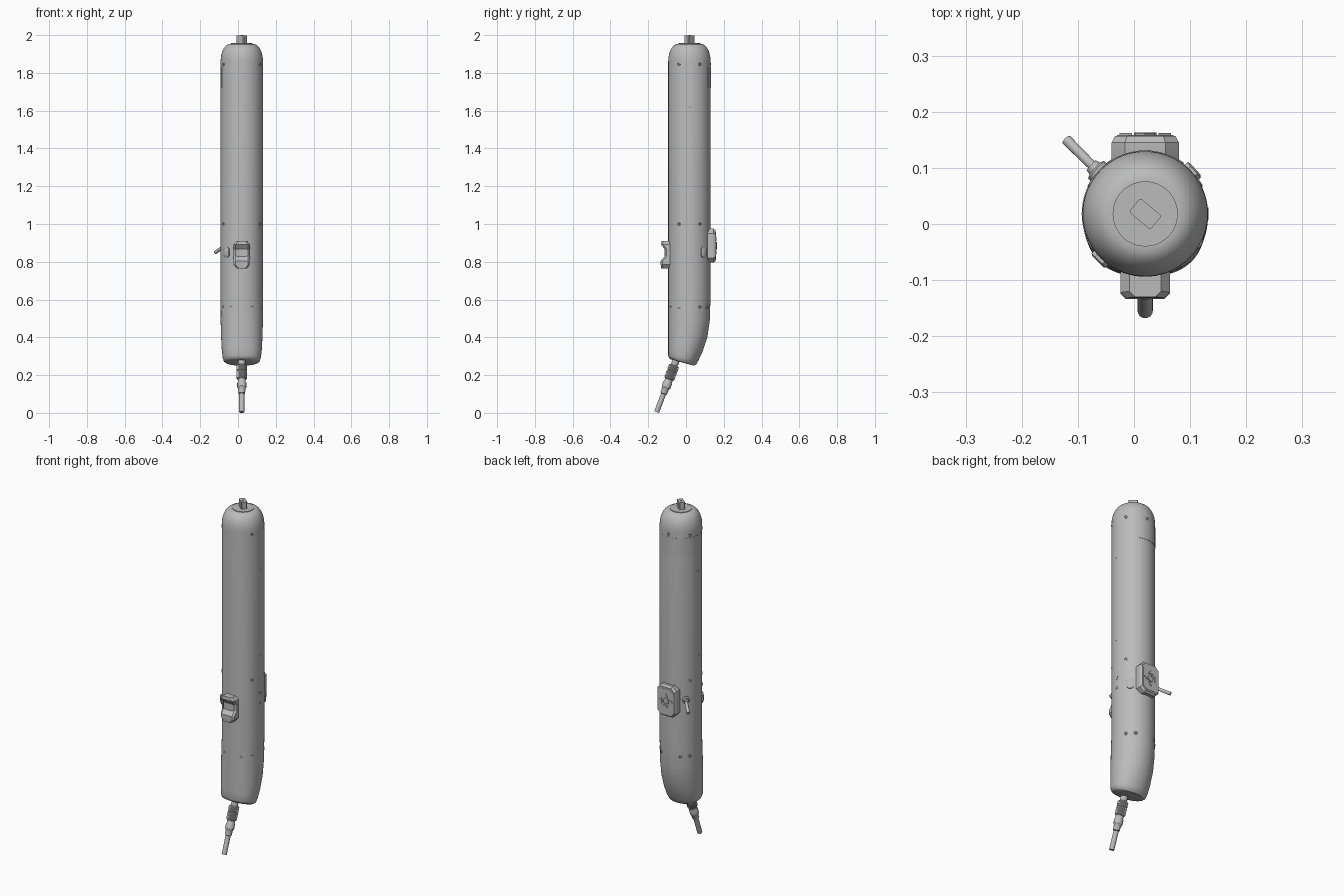
import bpy, bmesh, math
from mathutils import Vector

cube = bpy.data.objects.get("Cube")
if cube:
    bpy.data.objects.remove(cube)

CX, CY, R = 0.02, 0.018, 0.112
TAU = math.tau

grey = bpy.data.materials.new("mid_grey")
grey.use_nodes = True
grey.diffuse_color = (0.5, 0.5, 0.5, 1)
grey.node_tree.nodes["Principled BSDF"].inputs["Base Color"].default_value = (0.5, 0.5, 0.5, 1)


def loft(name, rings, angle=35):
    """Skin a list of equal-length point rings and cap both ends."""
    bm = bmesh.new()
    rows = [[bm.verts.new(p) for p in ring] for ring in rings]
    n = len(rows[0])
    for a, b in zip(rows, rows[1:]):
        for i in range(n):
            j = (i + 1) % n
            bm.faces.new((a[i], a[j], b[j], b[i]))
    bm.faces.new(rows[0])
    bm.faces.new(rows[-1])
    bmesh.ops.recalc_face_normals(bm, faces=bm.faces)
    me = bpy.data.meshes.new(name)
    bm.to_mesh(me)
    bm.free()
    me.materials.append(grey)
    me.shade_smooth()
    me.set_sharp_from_angle(angle=math.radians(angle))
    ob = bpy.data.objects.new(name, me)
    bpy.context.collection.objects.link(ob)
    return ob


def tube(name, start, direction, profile, n=24, flute=0.0):
    """Lathe (distance, radius) pairs along a direction; flute notches every other side."""
    d = Vector(direction).normalized()
    u = d.orthogonal().normalized()
    v = d.cross(u)
    rings = []
    for t, r in profile:
        ring = []
        for i in range(n):
            a = TAU * i / n
            rr = r * (1 - flute * (i % 2))
            ring.append(Vector(start) + d * t + (u * math.cos(a) + v * math.sin(a)) * rr)
        rings.append(ring)
    return loft(name, rings)


def octagon(w, h, c):
    """Chamfered rectangle outline of half sizes w, h."""
    return [(w, c - h), (w, h - c), (w - c, h), (c - w, h),
            (-w, h - c), (-w, c - h), (c - w, -h), (w - c, -h)]


def back_plate(name, outline, levels, cz):
    """Stack a scaled x-z outline at several depths on the back."""
    return loft(name, [[(CX + x * s, y, cz + z * s) for x, z in outline] for y, s in levels], 20)


def radial(deg):
    a = math.radians(deg)
    return Vector((math.cos(a), math.sin(a), 0))


# Main housing: slanted curved foot, straight barrel, domed top
SEG = 72
sections = [  # front y, front z, back y, back z, half width, corner fullness
    (-.080, .283, .042, .250, .084, .03),
    (-.090, .290, .055, .257, .095, .04),
    (-.094, .305, .066, .278, .101, .05),
    (-.094, .345, .088, .325, .106, .05),
    (-.094, .42, .113, .40, .110, .04),
    (-.094, .50, .126, .49, .112, .03),
    (-.094, .62, .130, .62, .112, 0),
]
body = []
for yf, zf, yb, zb, w, full in sections:
    ring = []
    for i in range(SEG):
        a = TAU * i / SEG
        c, s = math.cos(a), math.sin(a)
        k = 1 + full * math.sin(2 * a) ** 2 * (s < 0)
        m = (1 + s * k) / 2
        ring.append((CX + w * c * k, yf + (yb - yf) * m, zf + (zb - zf) * m))
    body.append(ring)
for i in range(9):
    a = math.pi / 2 * i / 8
    r, z = 0.06 + 0.052 * math.cos(a), 1.862 + 0.092 * math.sin(a)
    body.append([(CX + r * math.cos(TAU * j / SEG), CY + r * math.sin(TAU * j / SEG), z)
                 for j in range(SEG)])
loft("housing", body, 40)

# Top cap with a turned rectangular lug and pin
tube("top_cap", (CX, CY, 1.95), (0, 0, 1), [(0, .058), (.007, .058)], 48)
ax, ay = radial(-40), radial(50)
lug = [Vector((CX, CY, 0)) + ax * x + ay * y for x, y in octagon(.025, .016, .003)]
loft("top_lug", [[p + Vector((0, 0, z)) for p in lug] for z in (1.95, 1.998)])
tube("lug_pin", (CX, CY, 1.99), (0, 0, 1), [(0, .006), (.01, .006)], 16)

# Thin wrap-around label panel near the top
panel = []
for i in range(36):
    d = radial(60 + 4 * i)
    panel.append([Vector((CX, CY, z)) + d * r
                  for r, z in ((.109, 1.72), (.1132, 1.72), (.1132, 1.83), (.109, 1.83))])
loft("wrap_panel", panel)


# Screw heads and small pins set around the barrel
def stud(name, deg, z, r, proud=0.0015):
    d = radial(deg)
    tube(name, Vector((CX, CY, z)) + d * (R - .006), d,
         [(0, r), (.006 + proud, r), (.0065 + proud, r * .8), (.004 + proud, r * .45)], 12)


for z, angles in ((1.845, (-30, 30, 90, 150, 210)),
                  (1.0, (-30, 30, 150, 210)),
                  (.56, (-60, -30, 30, 57, 123, 150, 210, 240))):
    for deg in angles:
        stud("screw", deg, z, .009)
for z in (1.62, 1.13):
    for deg in (0, 180):
        stud("side_pin", deg, z, .004, .0005)

# Alignment arrows on the side
for z, s in ((.905, -1), (.85, 1)):
    tri = [(-.011, -.010), (0, .012), (.011, -.010), (0, -.002)]
    loft("arrow_mark", [[(x, CY + y, z + s * h) for y, h in tri] for x in (.128, .1332)])

# Front thumb switch with a concave waist
switch = []
for z, w, y in ((.765, .028, -.132), (.785, .044, -.134), (.805, .044, -.134),
                (.83, .044, -.112), (.865, .044, -.112), (.892, .044, -.132),
                (.91, .028, -.130)):
    c = .010
    switch.append([(CX - w, -.07, z), (CX - w, y + c, z), (CX - w + c, y, z),
                   (CX + w - c, y, z), (CX + w, y + c, z), (CX + w, -.07, z)])
loft("thumb_switch", switch, 25)
loft("switch_pad", [[(CX + x, y, .848 + z) for x, z in octagon(.03, .02, .006)]
                    for y in (-.105, -.115)])

# Back control box with a four-way pad
CZ = .885
back_plate("control_box", octagon(.06, .09, .024),
           [(.08, .9), (.115, 1), (.145, 1), (.157, .9)], CZ)
back_plate("pad_plate", octagon(.05, .072, .02), [(.155, 1), (.1585, 1)], CZ)
tube("pad_ring", (CX, .155, CZ), (0, 1, 0),
     [(0, .02), (.008, .02), (.008, .013), (.005, .012)], 24)
for q in range(4):
    a = math.pi / 2 * q
    arrow = [(.024, -.017), (.046, 0), (.024, .017)]
    pts = [(x * math.cos(a) - y * math.sin(a), x * math.sin(a) + y * math.cos(a)) for x, y in arrow]
    back_plate("pad_arrow", pts, [(.156, 1), (.1625, 1)], CZ)

# Angled toggle lever on the back flank
root = Vector((CX, CY, .89)) + radial(138) * .1
tube("lever_collar", root, radial(138), [(0, .021), (.018, .021), (.021, .014), (.03, .012)], 20)
tube("toggle_lever", root + radial(138) * .012, (-.062, .062, -.045),
     [(0, .008), (.05, .009), (.09, .0095)], 16)


# Rounded flank buttons on opposite sides
for deg in (42, 225):
    d, t = radial(deg), radial(deg + 90)
    base = Vector((CX, CY, .85))
    rings = []
    for off, s in ((.095, 1), (.117, 1), (.120, .8)):
        rings.append([base + d * off + t * x * s + Vector((0, 0, z * s))
                      for x, z in octagon(.018, .027, .009)])
    loft("flank_button", rings)

# Cable connector and lead following the tilt of the foot
plug, axis = (CX, -.048, .29), (0, -.351, -.936)
tube("connector_socket", plug, axis, [(-.03, .019), (.03, .019), (.045, .017)])
tube("knurled_sleeve", plug, axis, [(.04, .022), (.045, .028), (.07, .028), (.072, .025),
                                    (.076, .025), (.078, .028), (.115, .028), (.12, .022)], 40, .08)
tube("connector_collar", plug, axis, [(.115, .021), (.135, .021), (.14, .024), (.165, .024),
                                      (.172, .019), (.2, .018), (.203, .013)])
tube("cable_lead", plug, axis, [(.19, .0135), (.305, .0135)])
